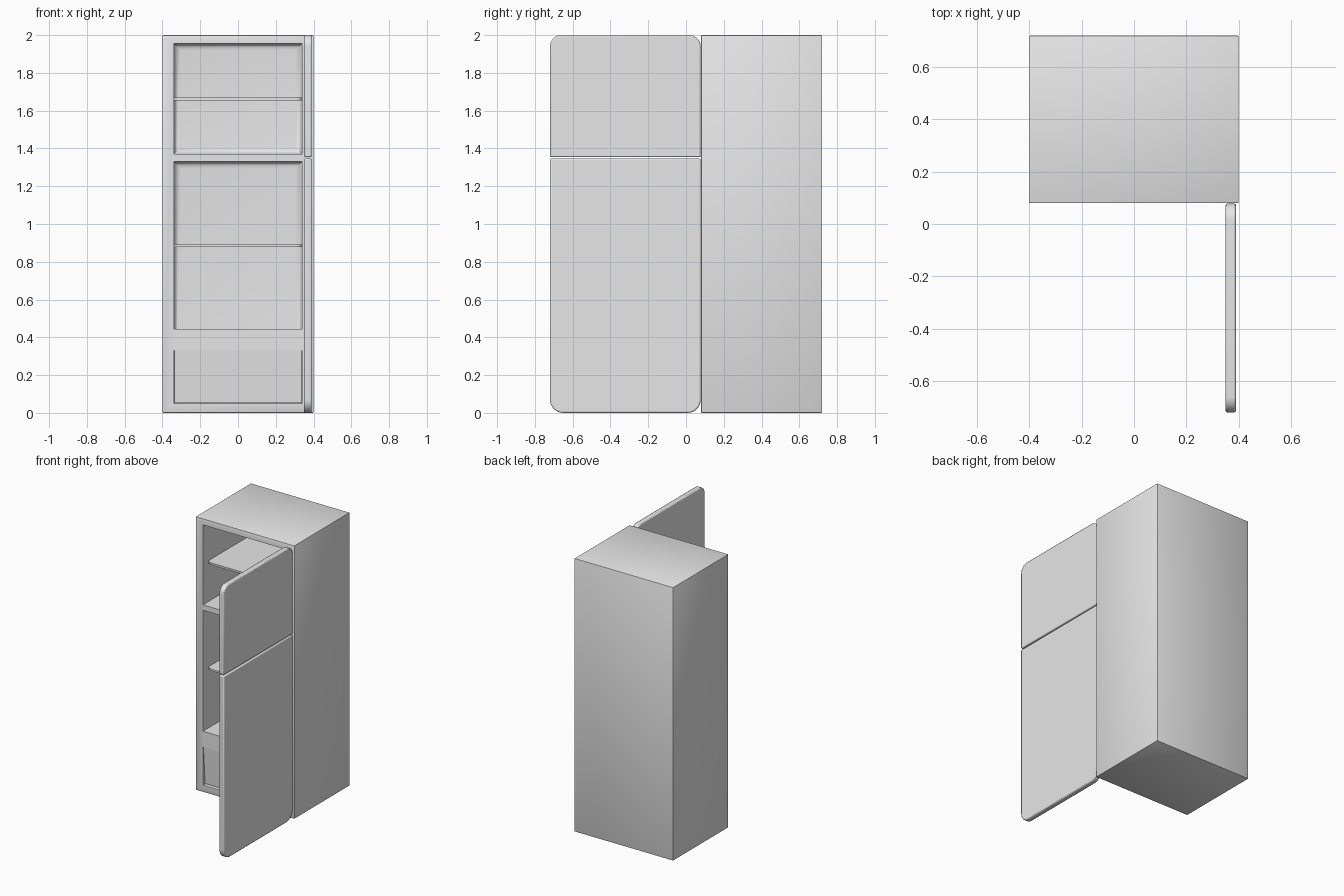
import bpy, bmesh
from mathutils import Vector

if "Cube" in bpy.data.objects:
    bpy.data.objects.remove(bpy.data.objects["Cube"])

enamel = bpy.data.materials.new("pale_grey_enamel")
enamel.use_nodes = True
COLOUR = (0.8, 0.8, 0.8, 1)
enamel.diffuse_color = COLOUR
enamel.node_tree.nodes["Principled BSDF"].inputs["Base Color"].default_value = COLOUR


def box(name, lo, hi, pick=None, radius=0.0, segments=6, edit=None):
    """Box between two corners; edges chosen by pick(a, b) are rounded."""
    lo, hi = Vector(lo), Vector(hi)
    bm = bmesh.new()
    bmesh.ops.create_cube(bm, size=1)
    for v in bm.verts:
        v.co = Vector(((lo + hi) / 2)[i] + v.co[i] * (hi - lo)[i] for i in range(3))
    if pick:
        edges = [e for e in bm.edges if pick(e.verts[0].co, e.verts[1].co)]
        bmesh.ops.bevel(bm, geom=edges, offset=radius, segments=segments,
                        profile=0.5, affect='EDGES')
    if edit:
        edit(bm)
    mesh = bpy.data.meshes.new(name)
    bm.to_mesh(mesh)
    bm.free()
    obj = bpy.data.objects.new(name, mesh)
    bpy.context.collection.objects.link(obj)
    mesh.materials.append(enamel)
    return obj


def activate(obj):
    bpy.ops.object.select_all(action='DESELECT')
    obj.select_set(True)
    bpy.context.view_layer.objects.active = obj


def smooth(obj):
    activate(obj)
    bpy.ops.object.shade_smooth_by_angle(angle=0.6)


def soften(obj, width):
    mod = obj.modifiers.new("soft_edges", 'BEVEL')
    mod.width, mod.segments, mod.limit_method = width, 2, 'ANGLE'
    smooth(obj)


FRONT, BACK, INNER = 0.08, 0.72, 0.34

# Cabinet with two hollow compartments, their far edges rounded
cabinet = box("cabinet", (-0.4, FRONT, 0), (0.4, BACK, 2),
              lambda a, b: True, 0.004, 2)
for name, low, high in (("freezer_cavity", 1.37, 1.955), ("fridge_cavity", 0.05, 1.33)):
    cutter = box(name, (-INNER, FRONT - 0.1, low), (INNER, 0.67, high),
                 lambda a, b: min(a.y, b.y) > 0.5, 0.035)
    cutter.hide_render = True
    cut = cabinet.modifiers.new(name, 'BOOLEAN')
    cut.object, cut.operation, cut.solver = cutter, 'DIFFERENCE', 'EXACT'
    activate(cabinet)
    bpy.ops.object.modifier_apply(modifier=name)
    bpy.data.objects.remove(cutter)
smooth(cabinet)


# Shelves with rounded front corners
def front_corner(a, b):
    return abs(a.z - b.z) > 0.001 and a.y < 0.3


for name, z in (("freezer_shelf", 1.655), ("fridge_shelf", 0.878)):
    smooth(box(name, (-INNER, 0.125, z), (INNER, 0.675, z + 0.014), front_corner, 0.035))


# Bottom drawer, its lower front leaning inwards
def lean(bm):
    for v in bm.verts:
        if v.co.y < 0.3 and v.co.z < 0.2:
            v.co.y += 0.02


box("drawer_top", (-INNER, FRONT, 0.33), (INNER, 0.675, 0.445))
box("drawer_front", (-INNER + 0.004, FRONT, 0.055), (INNER - 0.004, 0.67, 0.33), edit=lean)


# Two open doors, rounded on their outer corners
def door(name, low, high, outer_z, radius):
    obj = box(name, (0.35, -0.72, low), (0.39, FRONT - 0.002, high),
              lambda a, b: abs(a.x - b.x) > 0.01 and abs(a.z - outer_z) < 0.01,
              radius, 8)
    soften(obj, 0.007)


door("freezer_door", 1.354, 2.0, 2.0, 0.06)
door("fridge_door", 0.0, 1.346, 0.0, 0.07)
